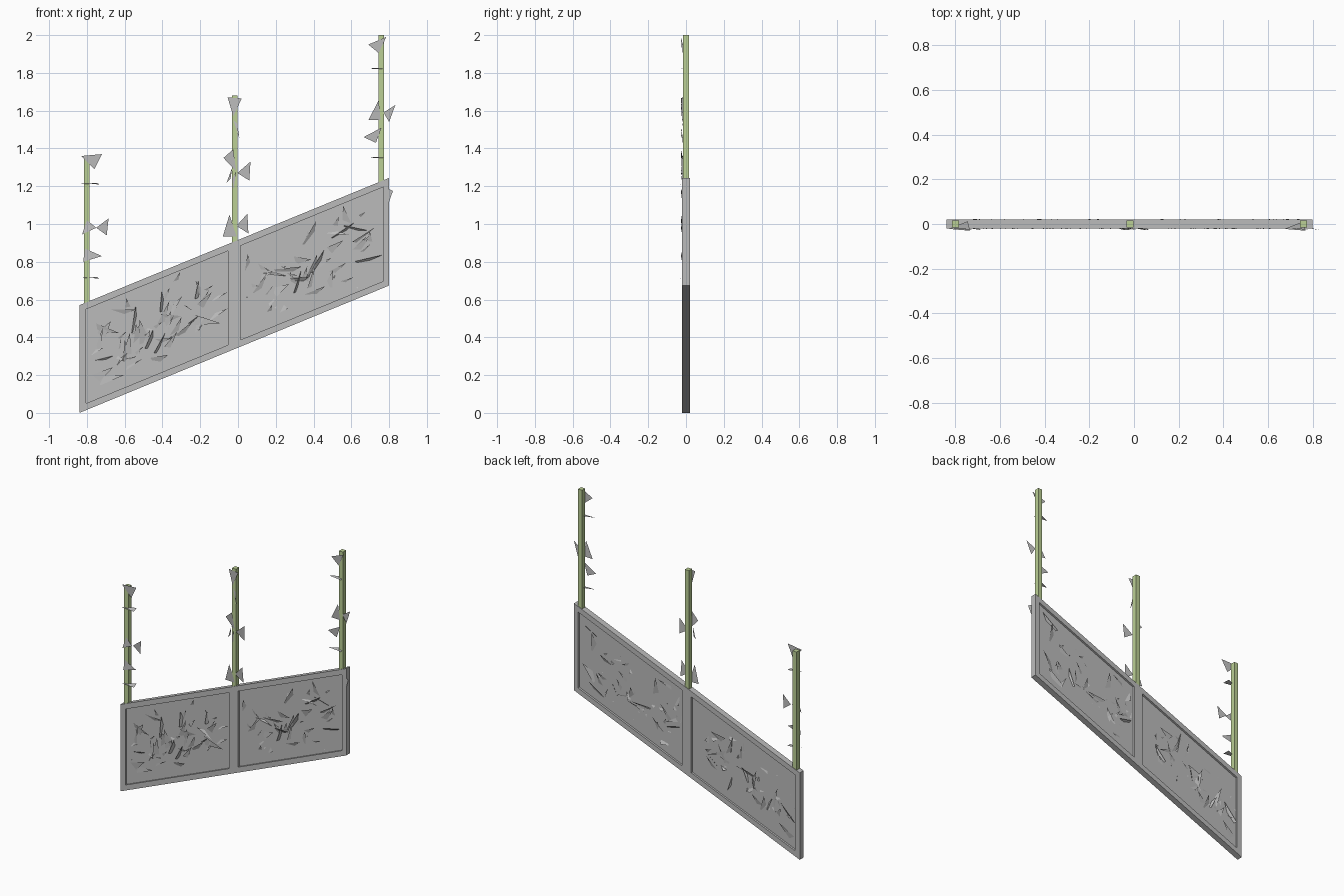
import bpy, math, random

if "Cube" in bpy.data.objects:
    bpy.data.objects.remove(bpy.data.objects["Cube"])

random.seed(7)
SLOPE, LEFT, RIGHT, HEIGHT = 0.411, -0.84, 0.80, 0.57


def material(name, rgb):
    m = bpy.data.materials.new(name)
    m.diffuse_color = (*rgb, 1)
    m.use_nodes = True
    m.node_tree.nodes["Principled BSDF"].inputs["Base Color"].default_value = m.diffuse_color
    return m


grey = material("stone grey", (0.50, 0.50, 0.50))
green = material("pale green", (0.50, 0.63, 0.30))


def base(x):
    """Height of the sloping lower edge."""
    return SLOPE * (x - LEFT)


def add_mesh(name, verts, faces, mat):
    me = bpy.data.meshes.new(name)
    me.from_pydata(verts, [], faces)
    me.materials.append(mat)
    me.update()
    ob = bpy.data.objects.new(name, me)
    bpy.context.collection.objects.link(ob)
    return ob


def bar(name, x0, x1, lo, hi, y, mat, top=None):
    """Box whose lower and upper ends follow the slope, or end level at top."""
    verts = []
    for yy in (-y, y):
        verts += [(x0, yy, base(x0) + lo), (x1, yy, base(x1) + lo),
                  (x1, yy, top or base(x1) + hi), (x0, yy, top or base(x0) + hi)]
    faces = [(0, 1, 2, 3), (7, 6, 5, 4), (0, 4, 5, 1),
             (1, 5, 6, 2), (2, 6, 7, 3), (3, 7, 4, 0)]
    return add_mesh(name, verts, faces, mat)


# Sloping frame, centre divider and the two recessed panels
E = 0.036
bar("bottom_rail", LEFT, RIGHT, 0, E, 0.02, grey)
bar("top_rail", LEFT, RIGHT, HEIGHT - E, HEIGHT, 0.02, grey)
bar("left_stile", LEFT, LEFT + E, E, HEIGHT - E, 0.02, grey)
bar("right_stile", RIGHT - 0.03, RIGHT, E, HEIGHT - E, 0.02, grey)
bar("centre_divider", -0.052, 0.014, E, HEIGHT - E, 0.02, grey)
panels = {"left_panel": (LEFT + E, -0.052, 75), "right_panel": (0.014, RIGHT - 0.03, 64)}
for name, (x0, x1, n) in panels.items():
    bar(name, x0, x1, E, HEIGHT - E, 0.007, grey)

# Upright posts
posts = {"left_post": (-0.80, 1.355), "centre_post": (-0.018, 1.68), "right_post": (0.759, 2.0)}
for name, (x, top) in posts.items():
    bar(name, x - 0.015, x + 0.015, HEIGHT - 0.03, 0, 0.016, green, top)

# Ivy leaves cutting through each panel
for name, (x0, x1, n) in panels.items():
    verts, faces = [], []
    for i in range(n):
        cx = random.uniform(x0 + 0.045, x1 - 0.045)
        cz = base(cx) + random.triangular(0.07, 0.51, 0.29)
        a = random.gauss(0.9, 0.75)
        length, width = random.uniform(0.09, 0.15), random.uniform(0.015, 0.06)
        c, s = math.cos(a), math.sin(a)
        side = -1 if random.random() < 0.6 else 1
        for u, v, y in ((0.5, random.uniform(-.4, .4), 0.022),
                        (-0.5, 0.5, random.uniform(-0.012, 0.02)),
                        (-0.4, -0.5, random.uniform(-0.02, 0.012))):
            x = cx + u * length * c - v * width * s
            z = cz + u * length * s + v * width * c
            x = min(max(x, x0), x1)
            z = min(max(z, base(x) + E), base(x) + HEIGHT - E)
            verts.append((x, side * y, z))
        faces.append((3 * i, 3 * i + 1, 3 * i + 2))
    add_mesh(name + "_leaves", verts, faces, grey)

# Leaves climbing each post: three (x, z) corners in front of the post
climbing = {
    "left_post": [(-.83, 1.36, -.72, 1.37, -.76, 1.29), (-.75, .98, -.685, 1.03, -.695, .94),
                  (-.80, 1.02, -.75, .98, -.825, .945), (-.81, .87, -.72, .83, -.82, .80)],
    "centre_post": [(-.055, 1.67, .02, 1.665, -.025, 1.57), (-.025, 1.55, .008, 1.45, -.005, 1.53),
                    (-.077, 1.35, -.025, 1.395, -.01, 1.28), (-.003, 1.27, .066, 1.33, .06, 1.23),
                    (-.06, 1.22, -.03, 1.30, -.04, 1.24), (-.024, 1.18, -.01, 1.28, -.03, 1.24),
                    (-.08, .935, -.045, 1.05, -.008, .935), (-.008, .99, .05, 1.055, .055, .95)],
    "right_post": [(.69, 1.95, .785, 1.99, .745, 1.905), (.69, 1.55, .745, 1.655, .755, 1.55),
                   (.77, 1.59, .833, 1.63, .80, 1.54), (.665, 1.46, .76, 1.51, .73, 1.43),
                   (.79, 1.09, .82, 1.175, .798, 1.185)],
}
# Level leaves seen edge on
level = {"left_post": (1.213, 0.715), "centre_post": (), "right_post": (1.823, 1.352)}
for name, tris in climbing.items():
    verts = []
    for x1, z1, x2, z2, x3, z3 in tris:
        verts += [(x1, -0.017, z1), (x2, -0.027, z2), (x3, -0.020, z3)]
    px = posts[name][0]
    shift = -0.04 if name == "right_post" else 0.015
    for z in level[name]:
        verts += [(px + shift - 0.045, -0.022, z), (px + shift + 0.05, -0.03, z - 0.003),
                  (px + shift + 0.04, 0.012, z + 0.004)]
    faces = [(i, i + 1, i + 2) for i in range(0, len(verts), 3)]
    add_mesh(name + "_leaves", verts, faces, grey)
